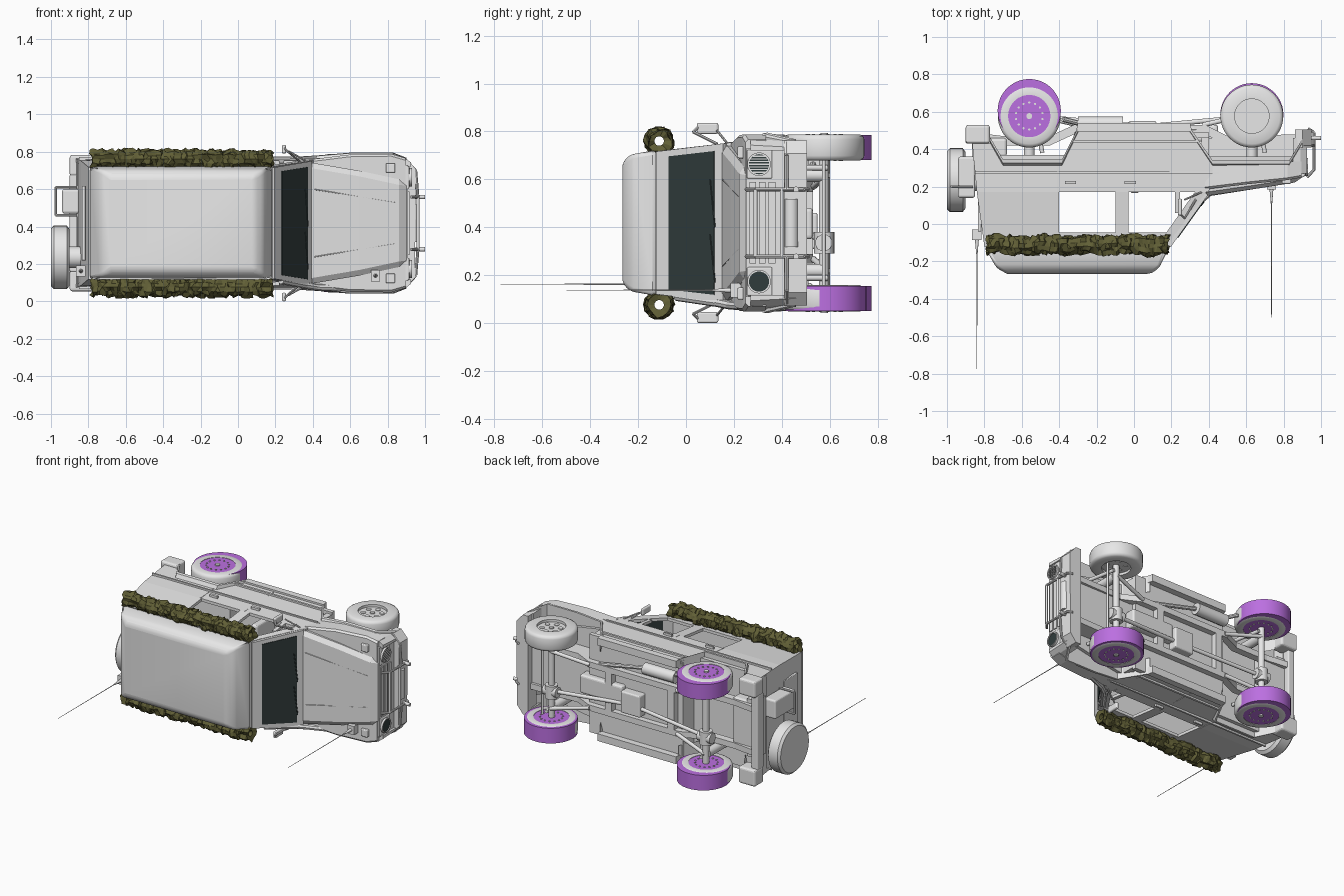
import bpy, bmesh, math, random
from mathutils import Vector

random.seed(4)
CZ = 0.418  # middle of the vehicle, which lies on its side


def mat(name, c):
    m = bpy.data.materials.new(name)
    m.diffuse_color = (*c, 1)
    return m


GREY = mat("body_grey", (0.8, 0.8, 0.8))
PURPLE = mat("purple", (0.5, 0.16, 0.75))
OLIVE = mat("olive_net", (0.12, 0.115, 0.037))
GLASS = mat("dark_glass", (0.03, 0.045, 0.045))


def loft(name, rings, m=GREY, bevel=0, smooth=False, closed=False):
    """Skin a list of equal point rings, capped unless closed into a loop."""
    bm = bmesh.new()
    vs = [[bm.verts.new(p) for p in r] for r in rings]
    n = len(vs[0])
    for i in range(len(vs) if closed else len(vs) - 1):
        a, b = vs[i], vs[(i + 1) % len(vs)]
        for j in range(n):
            k = (j + 1) % n
            bm.faces.new((a[j], a[k], b[k], b[j]))
    if not closed:
        bm.faces.new(vs[0])
        bm.faces.new(vs[-1])
    bmesh.ops.recalc_face_normals(bm, faces=bm.faces[:])
    me = bpy.data.meshes.new(name)
    bm.to_mesh(me)
    bm.free()
    me.materials.append(m)
    ob = bpy.data.objects.new(name, me)
    bpy.context.collection.objects.link(ob)
    if bevel:
        b = ob.modifiers.new("bevel", 'BEVEL')
        b.width, b.segments = bevel, 3
    if smooth:
        bpy.context.view_layer.objects.active = ob
        ob.select_set(True)
        bpy.ops.object.shade_smooth_by_angle(angle=math.radians(40))
        ob.select_set(False)
    return ob


def box(name, x0, x1, y0, y1, z0, z1, m=GREY, bevel=0):
    return loft(name, [[(x, y0, z0), (x, y1, z0), (x, y1, z1), (x, y0, z1)] for x in (x0, x1)], m, bevel)


def hw(y):  # half width of the body at a height
    return min(0.345, 0.30 + (y + 0.12) * 0.117)


def slab(name, pts, s, m=GREY, thick=0.02, out=0.0):
    return loft(name, [[(x, y, CZ + s * (hw(y) + out - t)) for x, y in pts] for t in (0, thick)], m)


def lathe(name, c, prof, axis='z', m=GREY, n=36):
    """Revolve (radius, offset) points round an axis through c."""
    rings = []
    for i in range(n):
        a = 2 * math.pi * i / n
        ca, sa = math.cos(a), math.sin(a)
        rings.append([(c[0] + r * ca, c[1] + r * sa, c[2] + o) if axis == 'z' else
                      (c[0] + o, c[1] + r * ca, c[2] + r * sa) for r, o in prof])
    return loft(name, rings, m, smooth=True, closed=True)


def rod(name, p, q, r, m=GREY, r2=None, n=12):
    p, q = Vector(p), Vector(q)
    d = (q - p).normalized()
    u = d.orthogonal().normalized()
    v = d.cross(u)
    ring = lambda c, k: [c + k * (u * math.cos(2 * math.pi * i / n) + v * math.sin(2 * math.pi * i / n)) for i in range(n)]
    return loft(name, [ring(p, r), ring(q, r2 or r)], m, smooth=True)


def pipe(name, pts, r):
    for a, b in zip(pts, pts[1:]):
        rod(name, a, b, r, n=8)


# roof cap and gutter
loft("roof", [[(x0, y, CZ - h), (x1, y, CZ - h), (x1, y, CZ + h), (x0, y, CZ + h)] for y, x0, x1, h in
     [(-0.122, -0.795, 0.185, 0.302), (-0.14, -0.79, 0.18, 0.302), (-0.235, -0.735, 0.135, 0.285),
      (-0.266, -0.68, 0.09, 0.25)]], bevel=0.025, smooth=True)
box("roof_gutter", -0.80, 0.185, -0.122, -0.105, CZ - 0.298, CZ + 0.298)

for s in (-1, 1):
    Z = lambda d: CZ + s * d
    # cabin side: panel, posts and header around open windows
    slab("rear_quarter", [(-0.80, -0.12), (-0.40, -0.12), (-0.40, 0.17), (-0.84, 0.17)], s)
    slab("middle_post", [(-0.10, -0.06), (-0.03, -0.06), (-0.03, 0.17), (-0.10, 0.17)], s)
    slab("roof_header", [(-0.40, -0.12), (0.18, -0.12), (0.225, -0.045), (-0.40, -0.045)], s)
    slab("windscreen_post", [(0.17, -0.05), (0.225, -0.05), (0.385, 0.17), (0.325, 0.17)], s)
    slab("quarter_light_post", [(0.22, 0.06), (0.245, 0.06), (0.245, 0.17), (0.22, 0.17)], s)
    # lower body side with trapezoid arches
    slab("body_side", [(-0.84, 0.17), (0.40, 0.17), (0.42, 0.27), (0.42, 0.33), (0.31, 0.50), (-0.31, 0.50),
                       (-0.385, 0.33), (-0.70, 0.33), (-0.76, 0.43), (-0.865, 0.43)], s)
    slab("belt_rail", [(-0.85, 0.268), (0.42, 0.268), (0.42, 0.28), (-0.85, 0.28)], s, out=0.008)
    slab("sill", [(-0.31, 0.495), (0.31, 0.495), (0.30, 0.54), (-0.30, 0.54)], s, thick=0.05, out=0.012)
    slab("lower_rub_strip", [(-0.33, 0.435), (0.34, 0.435), (0.34, 0.45), (-0.33, 0.45)], s, out=0.012)
    for x in (-0.41, -0.07, 0.31):
        yb = 0.49 if x > -0.4 else 0.32
        slab("door_seam", [(x, 0.17), (x + 0.005, 0.17), (x + 0.005, yb), (x, yb)], s, GREY, 0.005, 0.003)
    for x in (-0.05, -0.37):
        slab("door_handle", [(x, 0.215), (x + 0.06, 0.215), (x + 0.06, 0.23), (x, 0.23)], s, out=0.015)
    # wheel-arch flares
    for path in ([(-0.77, 0.45, 0.365), (-0.70, 0.33, 0.372), (-0.385, 0.33, 0.372), (-0.30, 0.50, 0.36)],
                 [(0.30, 0.50, 0.355), (0.42, 0.325, 0.362), (0.60, 0.325, 0.377), (0.83, 0.325, 0.377), (0.90, 0.44, 0.35)]):
        loft("arch_flare", [[(x, y - 0.022, Z(w - 0.035)), (x, y - 0.005, Z(w - 0.003)), (x, y + 0.015, Z(w)),
                             (x, y + 0.012, Z(0.24))] for x, y, w in path])
    box("rear_corner", -0.90, -0.77, 0.43, 0.53, Z(0.25), Z(0.365), bevel=0.015)
    # front fender
    loft("front_fender", [[(x, y, Z(0.20)), (x, y, Z(w - 0.012)), (x, y + 0.012, Z(w)), (x, 0.335, Z(w)), (x, 0.335, Z(0.20))]
                          for x, y, w in [(0.38, 0.185, 0.34), (0.60, 0.212, 0.367), (0.82, 0.235, 0.37), (0.895, 0.248, 0.348)]])
    slab("fender_seam", [(0.42, 0.270), (0.88, 0.270), (0.88, 0.276), (0.42, 0.276)], s, GREY, 0.03, 0.004)
    loft("fender_nose", [[(x, 0.27, Z(0.302)), (x, 0.27, Z(w)), (x, 0.46, Z(w - 0.01)), (x, 0.46, Z(0.302))]
                         for x, w in [(0.85, 0.36), (0.89, 0.35), (0.925, 0.325)]])
    # headlight, housing and fender lamp
    box("headlight_housing", 0.88, 0.916, 0.255, 0.36, Z(0.185), Z(0.305), bevel=0.006)
    lathe("headlight_ring", (0.918, 0.305, Z(0.245)), [(0.042, -0.01), (0.049, -0.01), (0.049, 0.012), (0.042, 0.012)], 'x')
    rod("headlight_lens", (0.90, 0.305, Z(0.245)), (0.924, 0.305, Z(0.245)), 0.043, GLASS, n=24)
    if s > 0:
        for i in range(-3, 4):
            zc = Z(0.245) + i * 0.011
            h = math.sqrt(0.042 ** 2 - (i * 0.011) ** 2)
            box("headlight_guard", 0.924, 0.930, 0.305 - h, 0.305 + h, zc - 0.0025, zc + 0.0025)
    box("fender_lamp", 0.79, 0.84, 0.215, 0.25, Z(0.27), Z(0.32), bevel=0.006)
    # mirror on its arm
    pipe("mirror_arm", [(0.33, 0.13, Z(0.33)), (0.27, 0.03, Z(0.38)), (0.25, 0.05, Z(0.40))], 0.006)
    pipe("mirror_brace", [(0.36, 0.17, Z(0.335)), (0.27, 0.13, Z(0.385))], 0.005)
    box("mirror", 0.235, 0.257, 0.045, 0.135, Z(0.372), Z(0.418), bevel=0.009)
    # chassis rail, springs and front guard
    loft("chassis_rail", [[(x, y, Z(0.13)), (x, y, Z(0.17)), (x, y + 0.05, Z(0.17)), (x, y + 0.05, Z(0.13))]
                          for x, y in [(-0.86, 0.44), (-0.70, 0.42), (-0.45, 0.42), (-0.32, 0.48), (0.38, 0.48), (0.50, 0.42), (0.90, 0.43)]])
    for x in (-0.56, 0.63):
        rod("spring", (x, 0.36, Z(0.20)), (x, 0.57, Z(0.20)), 0.03)
        rod("damper", (x + 0.07, 0.38, Z(0.23)), (x + 0.03, 0.59, Z(0.23)), 0.012)
        rod("trailing_arm", (x, 0.59, Z(0.20)), (x + (0.26 if x < 0 else -0.26), 0.53, Z(0.15)), 0.013)
    pipe("guard_upright", [(0.925, 0.25, Z(0.14)), (0.962, 0.29, Z(0.14)), (0.962, 0.49, Z(0.14)), (0.93, 0.51, Z(0.14))], 0.008)
    pipe("guard_wing", [(0.962, 0.42, Z(0.14)), (0.95, 0.42, Z(0.28)), (0.90, 0.42, Z(0.335))], 0.008)
    rod("tow_hook", (0.95, 0.46, Z(0.14)), (1.0, 0.46, Z(0.14)), 0.012)
    box("seat_back", -0.02, 0.03, 0.165, 0.40, Z(0.08), Z(0.26), bevel=0.015)
    box("seat_base", -0.02, 0.18, 0.36, 0.46, Z(0.08), Z(0.26), bevel=0.015)
    # rolled camouflage net, crumpled tube
    rings, rr = [], [0.05] * 14
    for i in range(72):
        x = -0.785 + 0.97 * i / 71
        sag = 0.006 * math.sin(i * 0.37)
        rr = [min(0.063, max(0.036, 0.5 * r + 0.5 * 0.050 + random.uniform(-0.013, 0.013))) for r in rr]
        rings.append([(x + random.uniform(-0.012, 0.012), -0.112 + sag + rr[j] * math.cos(j * math.pi / 7),
                       CZ + s * 0.342 + rr[j] * math.sin(j * math.pi / 7)) for j in range(14)])
    inner = [[(x, -0.112 + 0.02 * math.cos(j * math.pi / 7), CZ + s * 0.342 + 0.02 * math.sin(j * math.pi / 7))
              for j in range(14)] for x in (0.175, -0.775)]
    loft("net_roll", rings + inner, OLIVE, closed=True)

# rear wall, floor, firewall
loft("rear_wall", [[(x, y, CZ - hw(y)), (x, y, CZ + hw(y)), (x + 0.02, y, CZ + hw(y)), (x + 0.02, y, CZ - hw(y))]
     for x, y in [(-0.80, -0.12), (-0.84, 0.17), (-0.865, 0.45)]])
box("floor", -0.31, 0.40, 0.46, 0.49, CZ - 0.34, CZ + 0.34)
box("rear_floor", -0.86, -0.30, 0.34, 0.37, CZ - 0.335, CZ + 0.335)
box("floor_step", -0.32, -0.30, 0.34, 0.49, CZ - 0.335, CZ + 0.335)
box("firewall", 0.36, 0.40, 0.18, 0.49, CZ - 0.325, CZ + 0.325)
box("dashboard", 0.28, 0.37, 0.18, 0.26, CZ - 0.31, CZ + 0.31)
# windscreen: frame plate with glass showing on both faces
for name, pts, m in (("windscreen_frame", [(0.185, -0.115, 0.298, 0.02), (0.385, 0.165, 0.332, 0.02)], GREY),
                     ("windscreen_glass", [(0.224, -0.061, 0.278, 0.026), (0.360, 0.13, 0.300, 0.026)], GLASS)):
    loft(name, [[(x + t / 2, y - t / 2, CZ - w), (x + t / 2, y - t / 2, CZ + w), (x - t / 2, y + t / 2, CZ + w),
                 (x - t / 2, y + t / 2, CZ - w)] for x, y, w, t in pts], m)
for z in (0.17, 0.40):
    rod("wiper", (0.374, 0.12, z), (0.360, 0.10, z + 0.2), 0.004, GLASS, n=6)
# hood and engine bay
loft("hood", [[(x, y + 0.02, CZ - w), (x, y, CZ - w + 0.03), (x, y, CZ + w - 0.03), (x, y + 0.02, CZ + w), (x, 0.36, CZ + w), (x, 0.36, CZ - w)]
     for x, y, w in [(0.385, 0.15, 0.325), (0.65, 0.188, 0.28), (0.86, 0.222, 0.235), (0.90, 0.25, 0.23)]])
for s in (-1, 1):
    rod("hood_crease", (0.41, 0.153, CZ + s * 0.18), (0.84, 0.221, CZ + s * 0.11), 0.003, n=6)
box("engine_underside", 0.40, 0.88, 0.35, 0.46, CZ - 0.17, CZ + 0.17)
box("grille_panel", 0.88, 0.91, 0.25, 0.42, CZ - 0.31, CZ + 0.31)
for i in range(3):
    box("grille_bar", 0.91, 0.917, 0.265 + i * 0.04, 0.293 + i * 0.04, CZ - 0.17, CZ + 0.17)
# front bumper with swept ends, winch and guard
loft("front_bumper", [[(x, y, z) for x, z in [(0.86, CZ - 0.345), (0.90, CZ - 0.345), (0.945, CZ - 0.29), (0.95, CZ + 0.29),
                                              (0.90, CZ + 0.345), (0.86, CZ + 0.345)]] for y in (0.41, 0.505)])
rod("winch", (0.935, 0.44, CZ - 0.1), (0.935, 0.44, CZ + 0.1), 0.03)
for y in (0.29, 0.40):
    rod("guard_crossbar", (0.962, y, CZ - 0.14), (0.962, y, CZ + 0.14), 0.008)
# rear bumper, door hardware and carrier
box("rear_bumper", -0.90, -0.85, 0.43, 0.50, CZ - 0.26, CZ + 0.26, bevel=0.008)
box("rear_step", -0.865, -0.79, 0.36, 0.46, CZ - 0.2, CZ + 0.2)
box("rear_window", -0.835, -0.815, -0.04, 0.12, CZ - 0.2, CZ + 0.2, bevel=0.004)
box("can_holder", -0.94, -0.85, 0.14, 0.36, 0.47, 0.60, bevel=0.012)
pipe("can_frame", [(-0.86, 0.2, 0.46), (-0.975, 0.2, 0.46), (-0.975, 0.2, 0.61), (-0.86, 0.2, 0.61)], 0.007)
rod("spare_mount", (-0.92, 0.235, 0.235), (-0.84, 0.235, 0.235), 0.06)
lathe("spare_tyre", (-0.95, 0.235, 0.235), [(0.0, 0.04), (0.12, 0.04), (0.15, 0.05), (0.17, 0.035), (0.17, -0.035), (0.155, -0.05), (0.0, -0.05)], 'x')
# intake pipe beside the low windscreen post
pipe("intake_pipe", [(0.55, 0.24, 0.07), (0.42, 0.18, 0.075), (0.36, 0.13, 0.085), (0.23, -0.04, 0.11)], 0.018)
# aerials
for x, y0, y1, z in ((-0.84, -0.08, -0.775, 0.162), (0.735, 0.19, -0.50, 0.137)):
    box("aerial_bracket", x - 0.025, x + 0.025, y0 - 0.005, y0 + 0.05, z - 0.03, z + 0.03)
    rod("aerial_base", (x, y0 + 0.01, z), (x, y0 - 0.08, z), 0.012, r2=0.004)
    rod("aerial", (x, y0, z), (x, y1, z), 0.003, GREY, r2=0.0015, n=6)

# axles, drive shafts, underbody
for x, y in ((-0.56, 0.58), (0.63, 0.575)):
    rod("axle", (x, y, 0.10), (x, y, 0.735), 0.021)
    rod("differential", (x - 0.05, y, 0.335), (x + 0.05, y, 0.335), 0.036)
    rod("differential_case", (x, y, 0.29), (x, y, 0.38), 0.042)
    rod("drive_shaft", (x, y, 0.335), (0.05, 0.52, 0.37), 0.013)
rod("steering_rod", (0.70, 0.575, 0.12), (0.70, 0.575, 0.72), 0.008)
box("transfer_case", -0.03, 0.12, 0.47, 0.55, 0.31, 0.46, bevel=0.01)
box("gearbox", 0.12, 0.45, 0.44, 0.53, 0.35, 0.48, bevel=0.015)
box("fuel_tank", -0.84, -0.68, 0.36, 0.46, 0.24, 0.60, bevel=0.015)
rod("silencer", (-0.30, 0.535, 0.66), (-0.06, 0.535, 0.66), 0.04)
pipe("exhaust", [(0.4, 0.5, 0.56), (-0.06, 0.53, 0.66), (-0.30, 0.54, 0.68), (-0.38, 0.56, 0.72)], 0.014)
for x in (-0.28, 0.20):
    box("cross_member", x, x + 0.05, 0.49, 0.53, CZ - 0.15, CZ + 0.15)


# wheels: grey tyre and rim; a purple drum sits slightly off-centre over some
def wheel(x, z, drum_y=None):
    y, rim_r = 0.577, 0.113 if drum_y else 0.092
    lathe("tyre", (x, y, z), [(rim_r, 0.03), (rim_r, 0.055), (0.149, 0.055), (0.163, 0.047), (0.168, 0.034), (0.168, -0.034),
                              (0.163, -0.047), (0.149, -0.055), (rim_r, -0.055), (rim_r, -0.03)], 'z', GREY, 48)
    if drum_y:
        rod("wheel_drum", (x, drum_y, z - 0.0525), (x, drum_y, z + 0.0525), 0.169, PURPLE, n=48)
    else:
        rod("rim", (x, y, z - 0.038), (x, y, z + 0.038), rim_r + 0.002, n=36)
    face, holes, hr = (0.0525, 14, 0.006) if drum_y else (0.038, 6, 0.017)
    for s in (-1, 1):
        rod("hub", (x, y, z), (x, y, z + s * (face + 0.008)), 0.016)
        for i in range(holes):
            a = 2 * math.pi * (i + 0.5) / holes
            px, py = x + 0.64 * rim_r * math.cos(a), y + 0.64 * rim_r * math.sin(a)
            rod("rim_hole", (px, py, z + s * 0.03), (px, py, z + s * (face + 0.004)), hr)


wheel(0.63, CZ + 0.315)
wheel(0.63, CZ - 0.315, 0.584)
wheel(-0.56, CZ + 0.315, 0.606)
wheel(-0.56, CZ - 0.315, 0.606)
